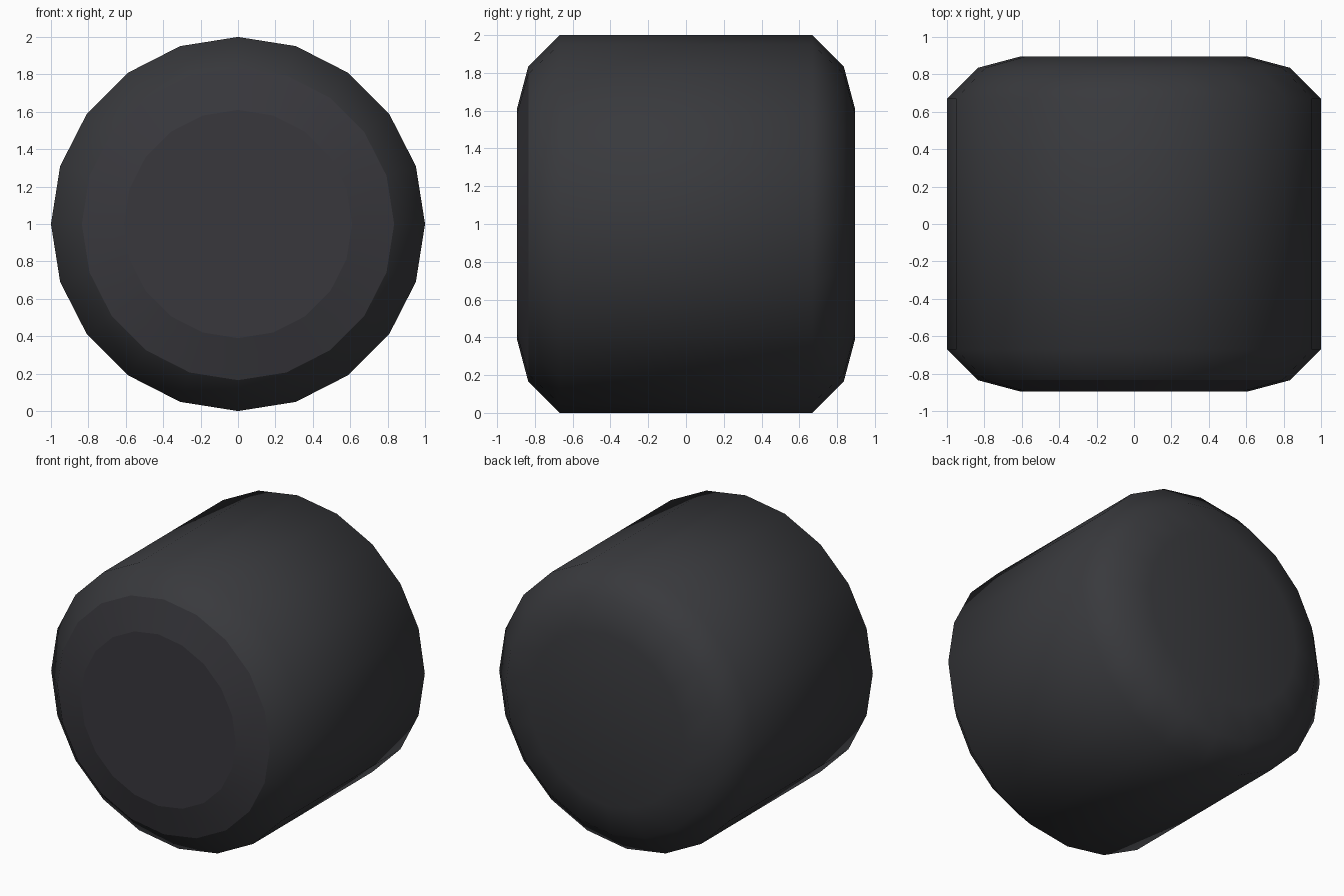
import bpy, bmesh, math

if "Cube" in bpy.data.objects:
    bpy.data.objects.remove(bpy.data.objects["Cube"])

SIDES = 20
# (y, radius) from front cap to back cap
PROFILE = [(-0.895, 0.61), (-0.835, 0.835), (-0.67, 1.0),
           (0.67, 1.0), (0.835, 0.835), (0.895, 0.61)]


def material(name, rgb):
    m = bpy.data.materials.new(name)
    m.diffuse_color = (*rgb, 1)
    m.use_nodes = True
    m.node_tree.nodes["Principled BSDF"].inputs["Base Color"].default_value = m.diffuse_color
    return m


rubber = material("dark rubber", (0.040, 0.041, 0.046))
hub = material("dark hub", (0.040, 0.039, 0.046))

# Wheel body: rings around the y axis, closed with flat caps
bm = bmesh.new()
rings = [[bm.verts.new((r * math.cos(2 * math.pi * i / SIDES), y,
                        1 + r * math.sin(2 * math.pi * i / SIDES)))
          for i in range(SIDES)] for y, r in PROFILE]
for k in range(len(rings) - 1):
    for i in range(SIDES):
        j = (i + 1) % SIDES
        f = bm.faces.new((rings[k][i], rings[k][j], rings[k + 1][j], rings[k + 1][i]))
        f.material_index = 1 if k == 0 else 0
bm.faces.new(rings[0]).material_index = 1
bm.faces.new(rings[-1])
bmesh.ops.recalc_face_normals(bm, faces=bm.faces)

# Smooth everywhere, with crisp edges around the front hub
for f in bm.faces:
    f.smooth = True
for e in bm.edges:
    ys = [v.co.y for v in e.verts]
    if max(ys) < -0.8 and abs(ys[0] - ys[1]) < 1e-4:
        e.smooth = False

mesh = bpy.data.meshes.new("wheel")
bm.to_mesh(mesh)
bm.free()
mesh.materials.append(rubber)
mesh.materials.append(hub)
bpy.context.collection.objects.link(bpy.data.objects.new("wheel", mesh))
